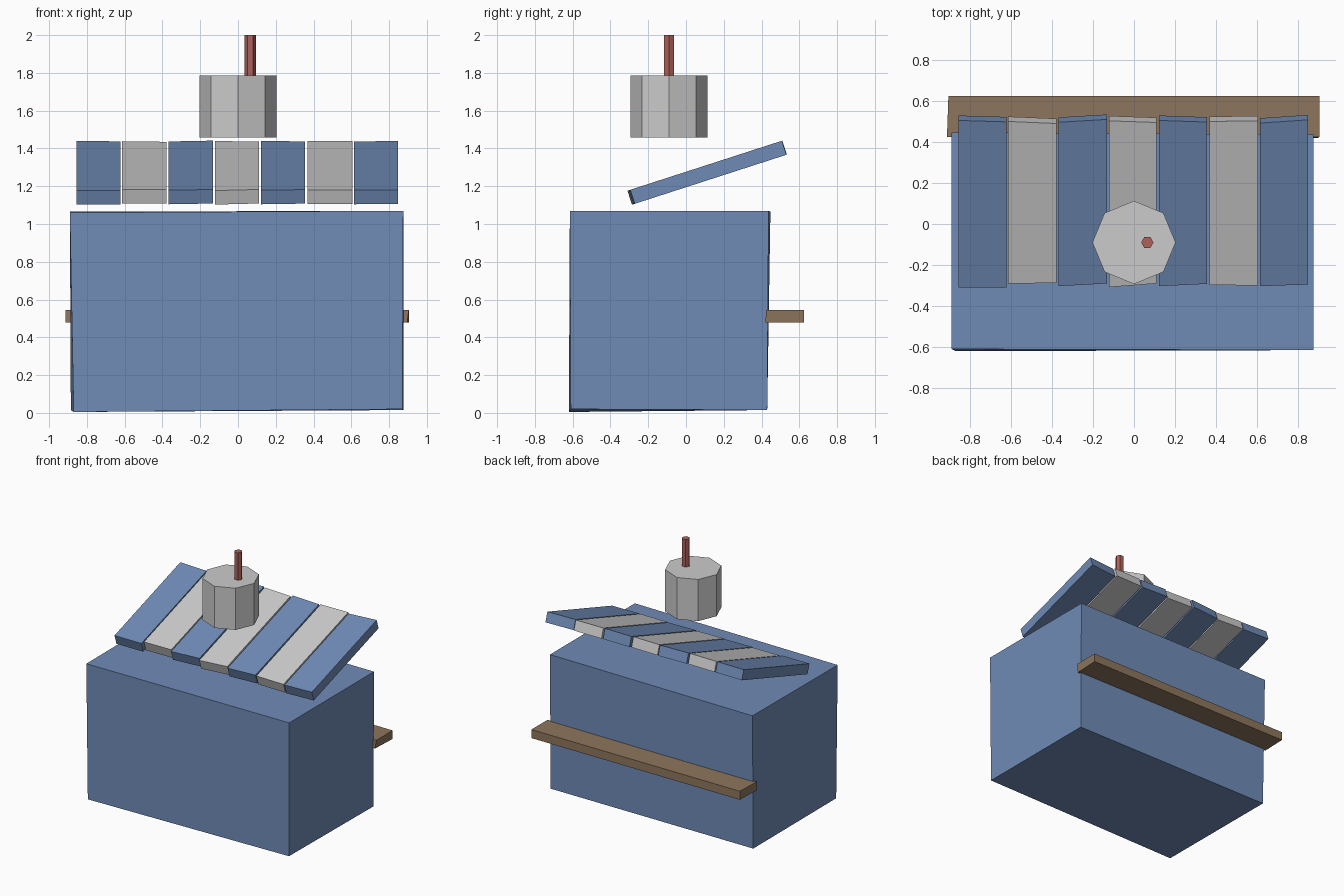
import bpy, bmesh
from math import atan2, cos, sin, pi

if "Cube" in bpy.data.objects:
    bpy.data.objects.remove(bpy.data.objects["Cube"])


def material(name, rgb):
    m = bpy.data.materials.new(name)
    m.diffuse_color = (*rgb, 1)
    m.use_nodes = True
    m.node_tree.nodes["Principled BSDF"].inputs["Base Color"].default_value = m.diffuse_color
    return m


BLUE = material("blue_paint", (0.16, 0.26, 0.47))
BROWN = material("wood", (0.27, 0.18, 0.11))
RED = material("red_paint", (0.42, 0.12, 0.10))


def loft(name, bottom, top, mat=None):
    """Closed flat-shaded solid between two matching rings of points."""
    bm = bmesh.new()
    lo = [bm.verts.new(p) for p in bottom]
    hi = [bm.verts.new(p) for p in top]
    n = len(lo)
    bm.faces.new(lo)
    bm.faces.new(hi)
    for i in range(n):
        j = (i + 1) % n
        bm.faces.new((lo[i], lo[j], hi[j], hi[i]))
    bmesh.ops.recalc_face_normals(bm, faces=bm.faces)
    me = bpy.data.meshes.new(name)
    bm.to_mesh(me)
    bm.free()
    ob = bpy.data.objects.new(name, me)
    bpy.context.collection.objects.link(ob)
    if mat:
        me.materials.append(mat)
    return ob


def prism(name, cx, cy, r, z0, z1, sides, mat=None):
    ring = [(cx + r * cos(2 * pi * i / sides), cy + r * sin(2 * pi * i / sides))
            for i in range(sides)]
    return loft(name, [(x, y, z0) for x, y in ring], [(x, y, z1) for x, y in ring], mat)


# Stall body, slightly crooked box
loft("stall_body",
     [(-0.87, -0.62, 0.005), (0.87, -0.61, 0.02), (0.875, 0.43, 0.015), (-0.885, 0.43, 0.015)],
     [(-0.89, -0.61, 1.06), (0.875, -0.615, 1.07), (0.875, 0.437, 1.07), (-0.89, 0.447, 1.065)],
     BLUE)

# Shelf along the back
loft("back_shelf",
     [(-0.912, 0.425, 0.478), (0.895, 0.42, 0.478), (0.905, 0.625, 0.478), (-0.905, 0.625, 0.478)],
     [(-0.912, 0.425, 0.545), (0.905, 0.425, 0.545), (0.905, 0.625, 0.545), (-0.905, 0.625, 0.545)],
     BROWN)

# Sloping striped awning: (x left, x right, front y left, front y right, back y left, back y right)
slats = [(-0.855, -0.622, -0.310, -0.310, 0.505, 0.498),
         (-0.614, -0.378, -0.290, -0.288, 0.500, 0.490),
         (-0.369, -0.132, -0.303, -0.290, 0.496, 0.510),
         (-0.121, 0.110, -0.308, -0.290, 0.503, 0.495),
         (0.121, 0.356, -0.303, -0.292, 0.505, 0.497),
         (0.367, 0.605, -0.297, -0.300, 0.500, 0.503),
         (0.615, 0.848, -0.303, -0.295, 0.492, 0.508)]
SLOPE = 0.265 / 0.82
tilt = atan2(0.265, 0.82)
dy, dz = 0.078 * sin(tilt), -0.078 * cos(tilt)
for i, (xl, xr, fl, fr, bl, br) in enumerate(slats):
    top = [(x, y, 1.178 + (y + 0.305) * SLOPE)
           for x, y in ((xl, fl), (xr, fr), (xr, br), (xl, bl))]
    under = [(x, y + dy, z + dz) for x, y, z in top]
    loft(f"awning_slat_{i + 1}", under, top, BLUE if i % 2 == 0 else None)

# Cup floating above the awning, with a straw
prism("cup", 0, -0.09, 0.203, 1.458, 1.785, 8)
prism("straw", 0.065, -0.09, 0.03, 1.70, 2.0, 6, RED)
